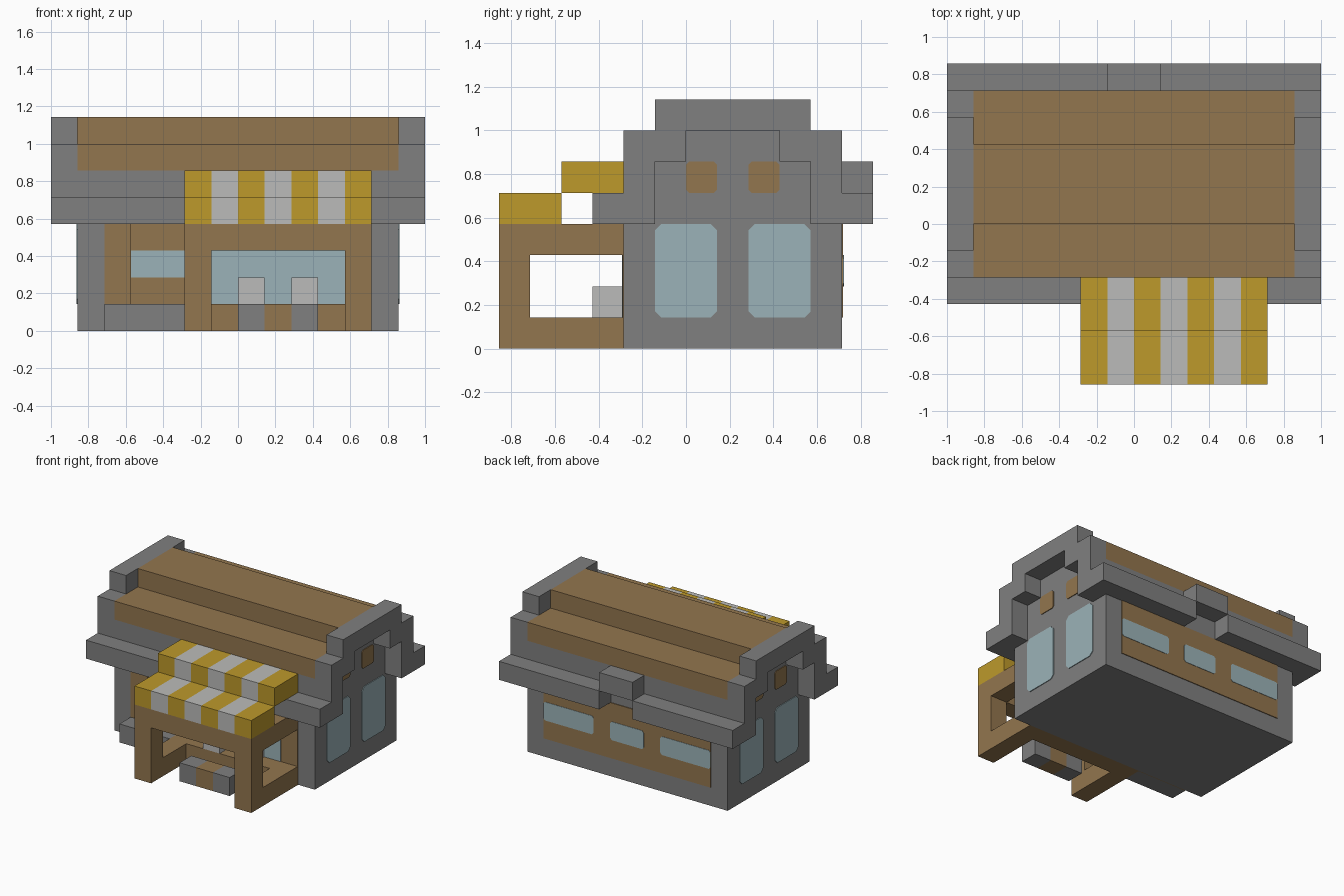
import bpy, bmesh
from mathutils import Vector

cube = bpy.data.objects.get("Cube")
if cube:
    bpy.data.objects.remove(cube, do_unlink=True)

U = 1 / 7      # one block of the building grid
T = 0.04       # plate thickness in blocks


def material(name, r, g, b):
    m = bpy.data.materials.new(name)
    m.use_nodes = True
    m.diffuse_color = (r, g, b, 1)
    m.node_tree.nodes["Principled BSDF"].inputs["Base Color"].default_value = (r, g, b, 1)
    return m


STONE = material("grey stone", .215, .215, .215)
WOOD = material("brown wood", .29, .18, .077)
GLASS = material("pale blue glass", .33, .45, .48)
YELLOW = material("awning yellow", .51, .32, .024)
PALE = material("pale grey", .5, .5, .49)


def prism(name, axis, points, lo, hi, mat, second=None, rule=None):
    """Extrude a profile along an axis; faces matching the rule get the second material."""
    place = {"x": lambda a, b, t: (t, a, b),
             "y": lambda a, b, t: (a, t, b),
             "z": lambda a, b, t: (a, b, t)}[axis]
    bm = bmesh.new()
    face = bm.faces.new([bm.verts.new(Vector(place(a, b, lo)) * U) for a, b in points])
    ext = bmesh.ops.extrude_face_region(bm, geom=[face], use_keep_orig=True)
    shift = Vector(place(0, 0, hi - lo)) * U
    bmesh.ops.translate(bm, vec=shift, verts=[v for v in ext["geom"] if isinstance(v, bmesh.types.BMVert)])
    bmesh.ops.recalc_face_normals(bm, faces=bm.faces)
    if rule:
        for f in bm.faces:
            f.material_index = int(rule(f.calc_center_median() / U, f.normal))
    me = bpy.data.meshes.new(name)
    bm.to_mesh(me)
    bm.free()
    me.materials.append(mat)
    if second:
        me.materials.append(second)
    ob = bpy.data.objects.new(name, me)
    bpy.context.collection.objects.link(ob)
    return ob


def rect(a0, a1, b0, b1, c=0):
    """Rectangle profile, with clipped corners when c is set."""
    if not c:
        return [(a0, b0), (a1, b0), (a1, b1), (a0, b1)]
    return [(a0 + c, b0), (a1 - c, b0), (a1, b0 + c), (a1, b1 - c),
            (a1 - c, b1), (a0 + c, b1), (a0, b1 - c), (a0, b0 + c)]


def box(name, x, y, z, mat):
    return prism(name, "x", rect(*y, *z), *x, mat)


# Main walls, with a wood-lined doorway notch in the front
box("foundation", (-6, 6), (-2, 5), (0, 1), STONE)
prism("ground_floor_walls", "z",
      [(-6, -2), (-4, -2), (-4, -1), (-2, -1), (-2, -2), (6, -2), (6, 5), (-6, 5)],
      1, 4, STONE, WOOD, lambda c, n: abs(c.x) < 5 and -1.9 < c.y < -.9)
box("upper_walls", (-6, 6), (-2, 5), (4, 6), STONE)

# Stepped roof: wood with stone ends
prism("stepped_roof", "x",
      [(-2, 6), (5, 6), (5, 7), (3, 7), (3, 8), (0, 8), (0, 7), (-2, 7)],
      -6, 6, WOOD, STONE, lambda c, n: abs(n.x) > .5)

# Eaves, broken at the back by a raised block
box("front_eave", (-7, 7), (-3, -2), (4, 5), STONE)
box("back_eave_left", (1, 7), (5, 6), (4, 5), STONE)
box("back_eave_right", (-7, -1), (5, 6), (4, 5), STONE)
box("back_eave_raised_block", (-1, 1), (5, 6), (5, 6), STONE)

# Gable trims and end windows on both sides
arch = [(-2, 4), (-1, 4), (-1, 6), (0, 6), (0, 7), (3, 7), (3, 6), (4, 6),
        (4, 4), (5, 4), (5, 7), (4, 7), (4, 8), (-1, 8), (-1, 7), (-2, 7)]
for side, s in (("left", 1), ("right", -1)):
    prism(side + "_gable_trim", "x", arch, 6 * s, 7 * s, STONE)
    for spot, y in (("front", -1), ("back", 2)):
        prism(f"{side}_{spot}_window", "x", rect(y, y + 2, 1, 4, .2), 6 * s, (6 + T) * s, GLASS)
    for spot, y in (("front", 0), ("back", 2)):
        prism(f"{side}_{spot}_vent", "x", rect(y, y + 1, 5, 6, .1), 6 * s, (6 + T) * s, WOOD)

# Front facade cladding around the doorway, shop window and door glass
prism("front_cladding", "y",
      [(-5, 0), (5, 0), (5, 4), (-2, 4), (-2, 1), (-4, 1), (-4, 4), (-5, 4)],
      -2 - T, -2, WOOD)
prism("shop_window", "y", rect(-1, 4, 1, 3), -2 - T * 1.5, -2, GLASS)
prism("door_glass", "y", rect(-4, -2, 2, 3), -1 - T, -1, GLASS)
box("door_step", (-5, -2), (-3, -2), (0, 1), STONE)

# Back cladding and windows
prism("back_cladding", "y", rect(-5, 5, 1, 4), 5, 5 + T, WOOD)
for i, (x0, x1) in enumerate(((-5, -2), (-1, 1), (2, 5))):
    prism(f"back_window_{i + 1}", "y", rect(x0, x1, 2, 3, .1), 5, 5 + T * 1.5, GLASS)

# Porch frame: side frames made of post, rail and beam, joined by a front beam
for side, x in (("right", -2), ("left", 4)):
    prism(side + "_porch_frame", "x",
          [(-6, 0), (-2, 0), (-2, 1), (-5, 1), (-5, 3), (-2, 3), (-2, 4), (-6, 4)],
          x, x + 1, WOOD)
box("porch_front_beam", (-1, 4), (-6, -5), (3, 4), WOOD)

# Striped awning in two steps
for i in range(7):
    mat = PALE if i % 2 else YELLOW
    box(f"awning_lower_stripe_{i + 1}", (i - 2, i - 1), (-6, -4), (4, 5), mat)
    box(f"awning_upper_stripe_{i + 1}", (i - 2, i - 1), (-4, -2), (5, 6), mat)

# Counter with two pale blocks on it, and a three-part bench in front
box("counter", (-1, 4), (-3, -2), (0, 1), WOOD)
for i, x in enumerate((0, 2)):
    box(f"counter_block_{i + 1}", (x, x + 1), (-3, -2), (1, 2), PALE)
for i, mat in enumerate((STONE, WOOD, STONE)):
    box(f"bench_part_{i + 1}", (i, i + 1), (-5, -4), (0, 1), mat)
